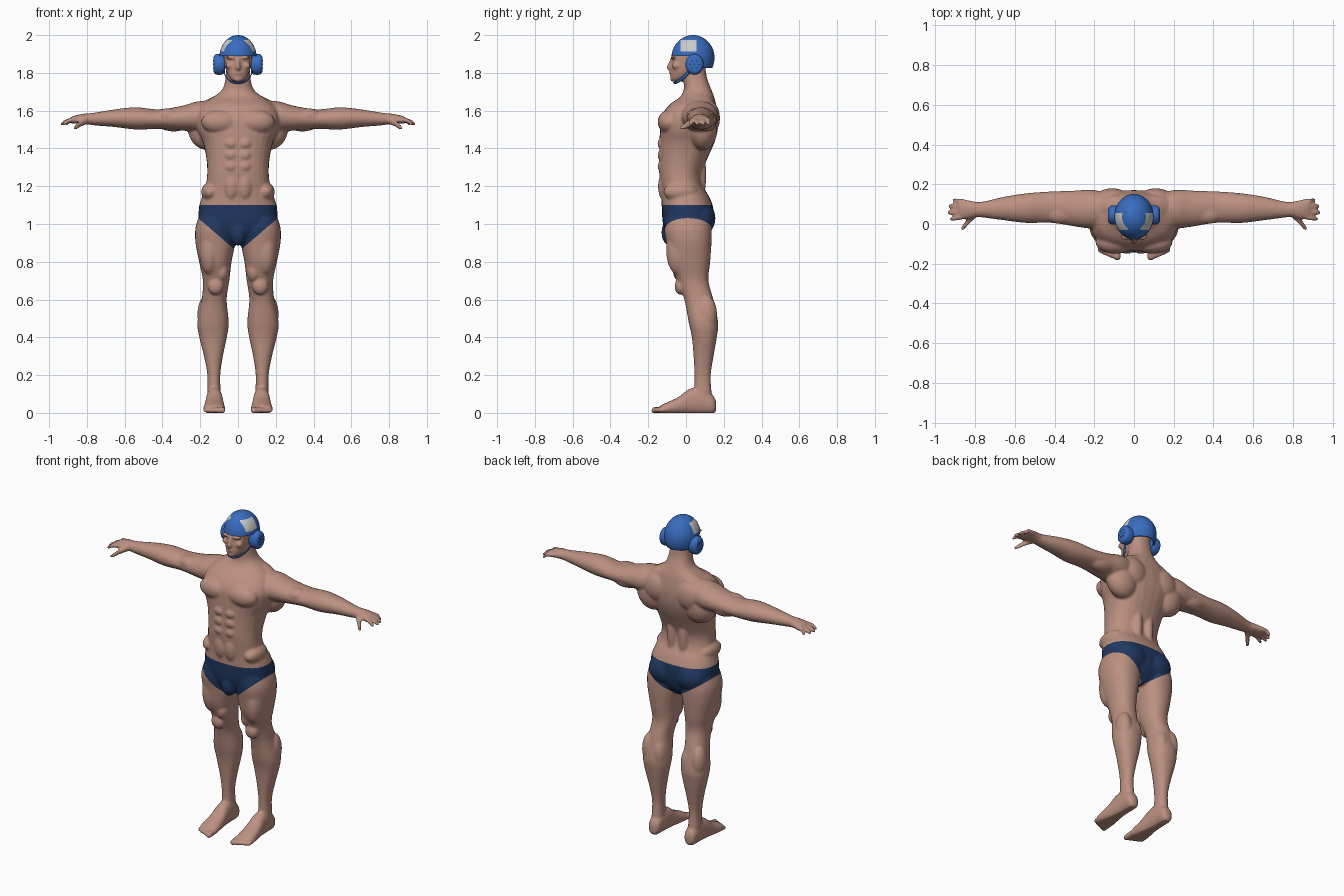
import bpy, bmesh, math
from mathutils import Vector, Matrix

cube = bpy.data.objects.get("Cube")
if cube:
    bpy.data.objects.remove(cube, do_unlink=True)


def material(name, rgb):
    m = bpy.data.materials.new(name)
    m.use_nodes = True
    m.diffuse_color = (*rgb, 1)
    m.node_tree.nodes["Principled BSDF"].inputs["Base Color"].default_value = (*rgb, 1)
    return m


SKIN = material("skin", (0.50, 0.28, 0.22))
NAVY = material("navy_cloth", (0.015, 0.04, 0.12))
BLUE = material("helmet_blue", (0.04, 0.15, 0.52))
GREY = material("patch_grey", (0.6, 0.6, 0.6))


def finish(name, bm, mats, angle=40):
    me = bpy.data.meshes.new(name)
    bm.to_mesh(me)
    bm.free()
    for m in mats:
        me.materials.append(m)
    me.shade_smooth()
    me.set_sharp_from_angle(angle=math.radians(angle))
    ob = bpy.data.objects.new(name, me)
    bpy.context.collection.objects.link(ob)
    return ob


def spline(rows, steps=4):
    """Catmull-Rom interpolation between section rows."""
    out = []
    for i in range(len(rows) - 1):
        a, b = rows[max(i - 1, 0)], rows[i]
        c, d = rows[i + 1], rows[min(i + 2, len(rows) - 1)]
        for s in range(steps):
            t = s / steps
            out.append([q + t / 2 * (r - p + t * (2*p - 5*q + 4*r - s2 + t * (3*q - p - 3*r + s2)))
                        for p, q, r, s2 in zip(a, b, c, d)])
    return out + [rows[-1]]


def loft(bm, axis, rows, sides=(1,), power=0.9, n=28):
    """Closed tube; each row is position on axis, two centre coordinates, two radii."""
    for side in sides:
        rings = []
        for t, c1, c2, r1, r2 in spline(rows):
            ring = []
            for k in range(n):
                a = math.tau * k / n
                u, v = (math.copysign(abs(f) ** power, f) for f in (math.cos(a), math.sin(a)))
                co = [c1 + r1 * u, c2 + r2 * v]
                co.insert("xyz".index(axis), t)
                ring.append(bm.verts.new((co[0] * side, co[1], co[2])))
            rings.append(ring)
        for a, b in zip(rings, rings[1:]):
            for k in range(n):
                bm.faces.new((a[k], a[k - 1], b[k - 1], b[k]))
        bm.faces.new(rings[0])
        bm.faces.new(rings[-1])


def blob(bm, centre, radii, sides=(1, -1), turn=0):
    """Ellipsoid muscle, mirrored; turn tilts it around the y axis."""
    for s in sides:
        mat = (Matrix.Translation((centre[0] * s, centre[1], centre[2]))
               @ Matrix.Rotation(math.radians(turn * s), 4, "Y")
               @ Matrix.Diagonal((*radii, 1)))
        bmesh.ops.create_uvsphere(bm, u_segments=24, v_segments=14, radius=1, matrix=mat)


BOTH = (1, -1)
bm = bmesh.new()

# Torso and neck: height, half width, front y, back y
torso = [(.89, .05, -.05, .08), (.94, .14, -.10, .12), (1.0, .20, -.122, .14),
         (1.08, .208, -.128, .145), (1.14, .192, -.13, .125), (1.2, .172, -.135, .092),
         (1.27, .163, -.142, .085), (1.35, .168, -.142, .115), (1.43, .185, -.14, .15),
         (1.5, .215, -.138, .168), (1.57, .22, -.13, .17), (1.63, .19, -.09, .16),
         (1.67, .135, -.035, .15), (1.71, .085, -.012, .135), (1.77, .066, -.012, .112),
         (1.85, .062, -.01, .10)]
loft(bm, "z", [(z, 0, (f + b) / 2, w, (b - f) / 2) for z, w, f, b in torso], power=.85)

# Head and face
head = [(1.755, .026, -.07, -.02), (1.775, .046, -.08, .02), (1.81, .062, -.08, .07),
        (1.85, .071, -.076, .11), (1.9, .077, -.068, .13), (1.95, .07, -.04, .11),
        (1.98, .035, -.01, .06)]
loft(bm, "z", [(z, 0, (f + b) / 2, w, (b - f) / 2) for z, w, f, b in head])
loft(bm, "z", [(1.818, 0, -.083, .013, .014), (1.83, 0, -.087, .014, .018),
               (1.85, 0, -.08, .009, .015), (1.885, 0, -.068, .009, .012)])
blob(bm, (.032, -.066, 1.882), (.034, .017, .009))
blob(bm, (.045, -.052, 1.838), (.022, .024, .018))
blob(bm, (0, -.078, 1.799), (.022, .012, .005), (1,))
blob(bm, (0, -.075, 1.79), (.018, .012, .005), (1,))
blob(bm, (0, -.07, 1.766), (.024, .014, .013), (1,))

# Legs
loft(bm, "z", [(.1, .127, .09, .036, .046), (.2, .128, .088, .034, .043),
               (.3, .13, .093, .05, .053), (.4, .132, .097, .073, .066),
               (.48, .132, .092, .083, .078), (.6, .126, .068, .066, .077),
               (.7, .116, .036, .07, .083), (.8, .12, .02, .086, .108),
               (.9, .12, .015, .105, .12), (.98, .119, .01, .106, .125),
               (1.06, .11, .01, .09, .11)], BOTH)
blob(bm, (.118, -.03, .67), (.042, .03, .045))
blob(bm, (.085, -.02, .75), (.038, .05, .06))
blob(bm, (.15, -.04, .86), (.055, .065, .13))
blob(bm, (.1, .11, .5), (.046, .055, .1))
blob(bm, (.17, .11, .52), (.045, .055, .1))

# Feet and toes
loft(bm, "y", [(.16, .125, .035, .018, .025), (.14, .125, .045, .036, .05),
               (.08, .125, .063, .041, .07), (.02, .125, .06, .045, .068),
               (-.04, .125, .038, .052, .046), (-.1, .126, .024, .057, .032),
               (-.135, .126, .018, .05, .022)], BOTH)
for i in range(5):
    x, tip, r = .084 + .022 * i, -.182 + .009 * i, .017 - .0015 * i
    loft(bm, "y", [(-.09, x, .02, r, r), (tip + .02, x, .015, r, r),
                   (tip + .006, x, .013, r * .9, r * .9), (tip, x, .012, r / 2, r / 2)], BOTH, n=12)

# Arms and palms
loft(bm, "x", [(.14, .07, 1.57, .09, .085), (.22, .075, 1.568, .098, .08),
               (.3, .078, 1.56, .09, .065), (.42, .085, 1.555, .079, .052),
               (.54, .08, 1.559, .075, .059), (.65, .078, 1.56, .06, .047),
               (.75, .073, 1.556, .042, .035), (.79, .073, 1.556, .038, .03),
               (.83, .073, 1.556, .046, .026), (.875, .075, 1.551, .05, .02),
               (.885, .075, 1.55, .04, .014)], BOTH, power=1)

# Fingers and thumb
for y0, y1, tip in ((.112, .12, .915), (.087, .09, .935), (.062, .058, .94), (.037, .026, .93)):
    loft(bm, "x", [(.85, y0, 1.552, .013, .014), (.89, (y0 + y1) / 2, 1.549, .013, .013),
                   (tip - .015, y1, 1.535, .012, .012), (tip, y1, 1.525, .007, .007)], BOTH, n=12)
loft(bm, "x", [(.795, .055, 1.55, .022, .02), (.83, .02, 1.533, .02, .017),
               (.855, -.01, 1.515, .017, .014), (.872, -.028, 1.505, .008, .008)], BOTH, n=12)

# Chest, shoulder, back, belly and hip muscles
blob(bm, (.095, -.09, 1.54), (.1, .06, .064))
blob(bm, (.235, .07, 1.568), (.09, .085, .068))
blob(bm, (.1, .085, 1.645), (.12, .06, .04), turn=22)
blob(bm, (.165, .09, 1.5), (.1, .075, .11), turn=15)
blob(bm, (.11, .125, 1.56), (.09, .055, .09))
blob(bm, (.04, .065, 1.26), (.034, .042, .17))
blob(bm, (.37, .05, 1.572), (.075, .05, .04))
blob(bm, (.34, .11, 1.535), (.09, .05, .045))
for z in (1.425, 1.365, 1.305):
    blob(bm, (.037, -.127, z), (.034, .024, .029))
blob(bm, (.034, -.118, 1.2), (.04, .03, .075))
blob(bm, (.145, -.03, 1.17), (.05, .09, .05))
blob(bm, (.09, .08, 1.03), (.1, .076, .09))
blob(bm, (0, -.085, .955), (.045, .045, .07), (1,))

# Fuse everything into one smooth skin
bmesh.ops.recalc_face_normals(bm, faces=bm.faces)
body = finish("body", bm, [SKIN, NAVY], 180)
remesh = body.modifiers.new("fuse", "REMESH")
remesh.mode, remesh.voxel_size = "VOXEL", .007
soften = body.modifiers.new("soften", "SMOOTH")
soften.factor, soften.iterations = .5, 5
fused = bpy.data.meshes.new_from_object(body.evaluated_get(bpy.context.evaluated_depsgraph_get()))
body.modifiers.clear()
bm = bmesh.new()
bm.from_mesh(fused)
bpy.data.objects.remove(body, do_unlink=True)
for v in bm.verts:
    v.co.z = max(v.co.z, 0)


def cut(bm, co, no, keep=lambda c: True):
    faces = [f for f in bm.faces if keep(f.calc_center_median())]
    geom = set(faces)
    for f in faces:
        geom.update(f.edges, f.verts)
    bmesh.ops.bisect_plane(bm, geom=list(geom), plane_co=co, plane_no=no, dist=1e-5)


# Swim briefs: clean waistband and leg lines cut into the skin
WAIST, SPLIT = 1.1, .02
LEG = {True: (.85, .86), False: (.885, .69)}


def hips(c):
    return .8 < c.z < 1.15


cut(bm, (0, 0, WAIST), (0, 0, 1), hips)
cut(bm, (0, 0, 0), (1, 0, 0), hips)
cut(bm, (0, SPLIT, 0), (0, 1, 0), hips)
for front, (base, slope) in LEG.items():
    for s in BOTH:
        cut(bm, (0, 0, base), (-slope * s, 0, 1),
            lambda c: hips(c) and c.x * s > 0 and (c.y < SPLIT) == front)
for f in bm.faces:
    c = f.calc_center_median()
    base, slope = LEG[c.y < SPLIT]
    f.material_index = int(c.z < WAIST and c.z > base + slope * abs(c.x))
finish("body", bm, [SKIN, NAVY], 180)

# Helmet shell with a square patch on each side
bm = bmesh.new()
shell = Matrix.Translation((0, .037, 1.88)) @ Matrix.Diagonal((.099, .114, .12, 1))
bmesh.ops.create_uvsphere(bm, u_segments=48, v_segments=32, radius=1, matrix=shell)
for z in (1.825, 1.89, 1.912, 1.975):
    cut(bm, (0, 0, z), (0, 0, 1))
for y in (-.03, .02, .055):
    cut(bm, (0, y, 0), (0, 1, 0))
drop = []
for f in bm.faces:
    c = f.calc_center_median()
    if c.z < 1.825 or (c.z < 1.89 and c.y < .02):
        drop.append(f)
    f.material_index = int(1.912 < c.z < 1.975 and -.03 < c.y < .055 and abs(c.x) > .03)
bmesh.ops.delete(bm, geom=drop, context="FACES")
helmet = finish("helmet", bm, [BLUE, GREY])
rim = helmet.modifiers.new("thickness", "SOLIDIFY")
rim.thickness, rim.offset = .01, -1

# Ear cups with a ring of dark vent holes
for s, side in ((1, "left"), (-1, "right")):
    bm = bmesh.new()
    loft(bm, "x", [(.07, .045, 1.845, .04, .045), (.085, .045, 1.845, .047, .054),
                   (.115, .045, 1.845, .047, .054), (.127, .045, 1.845, .038, .044),
                   (.13, .045, 1.845, .03, .035)], (s,), power=1)
    bmesh.ops.recalc_face_normals(bm, faces=bm.faces)
    finish(side + "_ear_cup", bm, [BLUE])
    bm = bmesh.new()
    for k in range(7):
        a, r = math.tau * k / 6, .022 if k < 6 else 0
        at = Vector((.13 * s, .045 + r * math.cos(a), 1.845 + r * math.sin(a)))
        bmesh.ops.create_cone(bm, cap_ends=True, segments=10, radius1=.004, radius2=.004, depth=.003,
                              matrix=Matrix.Translation(at) @ Matrix.Rotation(math.pi / 2, 4, "Y"))
    finish(side + "_vent_holes", bm, [NAVY])

# Chin strap
bm = bmesh.new()
loft(bm, "x", [(-.08, .02, 1.81, .01, .006), (-.06, -.015, 1.775, .01, .006),
               (-.035, -.045, 1.753, .01, .006), (0, -.058, 1.747, .01, .006),
               (.035, -.045, 1.753, .01, .006), (.06, -.015, 1.775, .01, .006),
               (.08, .02, 1.81, .01, .006)], n=10)
bmesh.ops.recalc_face_normals(bm, faces=bm.faces)
finish("chin_strap", bm, [BLUE])
